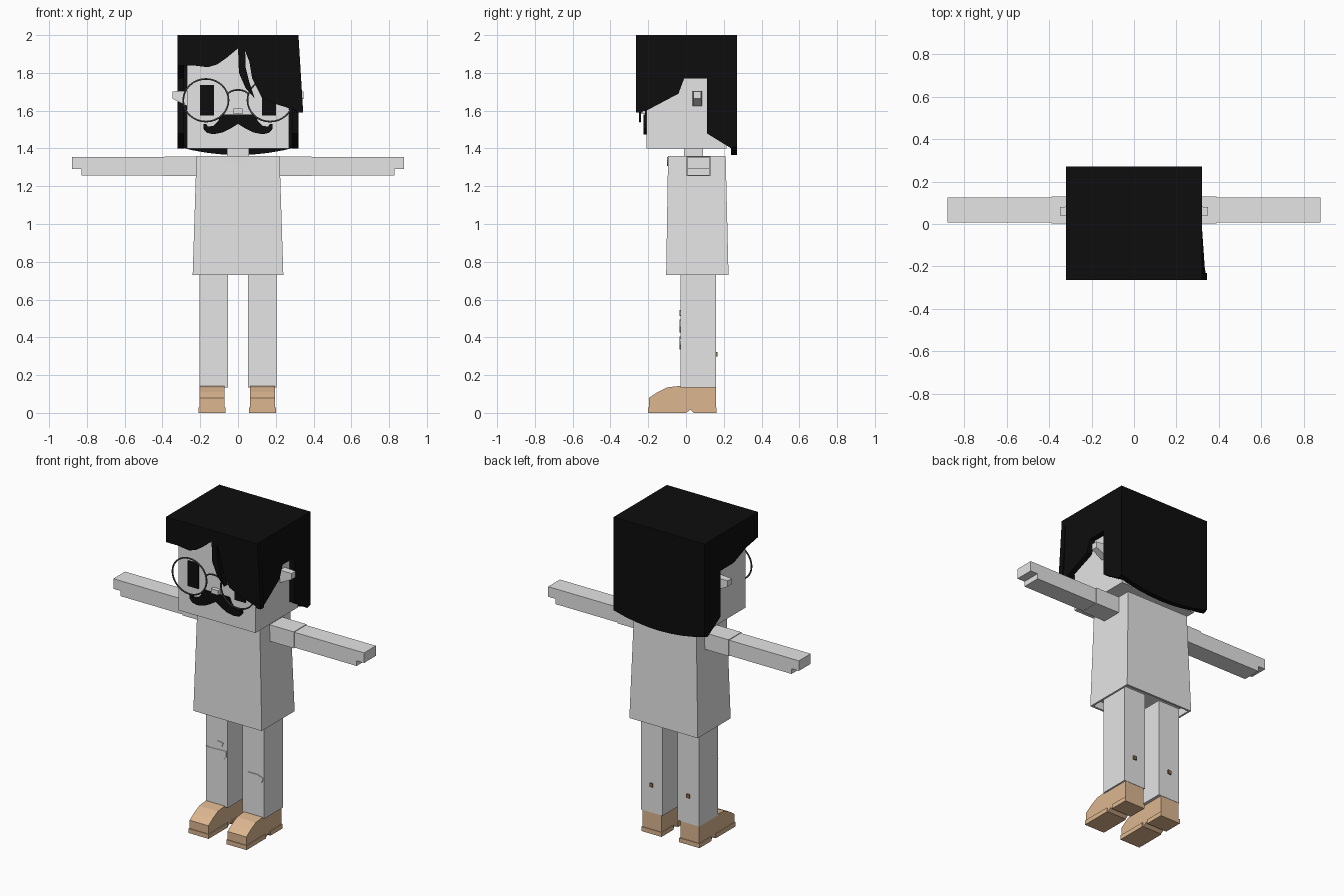
import bpy, bmesh, math
from mathutils import Vector

cube = bpy.data.objects.get("Cube")
if cube:
    bpy.data.objects.remove(cube)


def material(name, r, g, b):
    m = bpy.data.materials.new(name)
    m.use_nodes = True
    m.diffuse_color = (r, g, b, 1)
    m.node_tree.nodes["Principled BSDF"].inputs["Base Color"].default_value = (r, g, b, 1)
    return m


GREY = material("light grey", 0.78, 0.78, 0.78)
BLACK = material("black", 0.004, 0.004, 0.004)
TAN = material("tan", 0.72, 0.47, 0.28)
FRAME = material("dark grey", 0.06, 0.06, 0.06)
BROWN = material("brown", 0.25, 0.15, 0.07)


def finish(name, bm, mat):
    bmesh.ops.recalc_face_normals(bm, faces=bm.faces[:])
    mesh = bpy.data.meshes.new(name)
    bm.to_mesh(mesh)
    bm.free()
    mesh.materials.append(mat)
    ob = bpy.data.objects.new(name, mesh)
    bpy.context.collection.objects.link(ob)
    return ob


def prism(name, pts, axis, a, b, mat, tweak=None):
    """Extrude a flat outline along x (points y,z) or y (points x,z)."""
    bm = bmesh.new()
    place = (lambda p, d: (d, *p)) if axis == "x" else (lambda p, d: (p[0], d, p[1]))
    face = bm.faces.new([bm.verts.new(place(p, a)) for p in pts])
    ext = bmesh.ops.extrude_face_region(bm, geom=[face])["geom"]
    shift = Vector((b - a, 0, 0) if axis == "x" else (0, b - a, 0))
    bmesh.ops.translate(bm, vec=shift, verts=[v for v in ext if isinstance(v, bmesh.types.BMVert)])
    if tweak:
        for v in bm.verts:
            tweak(v.co)
    return finish(name, bm, mat)


def box(name, x, y, z, mat):
    return prism(name, [(x[0], z[0]), (x[1], z[0]), (x[1], z[1]), (x[0], z[1])], "y", y[0], y[1], mat)


def ellipse(cx, cz, rx, rz, start=0, end=360, n=10):
    angles = [math.radians(start + (end - start) * i / n) for i in range(n + 1)]
    return [(cx + rx * math.cos(t), cz + rz * math.sin(t)) for t in angles]


def wire(name, pts, y, radius, mat, cyclic=False):
    curve = bpy.data.curves.new(name, "CURVE")
    curve.dimensions = "3D"
    curve.bevel_depth = radius
    curve.bevel_resolution = 1
    curve.materials.append(mat)
    sp = curve.splines.new("POLY")
    sp.points.add(len(pts) - 1)
    sp.use_cyclic_u = cyclic
    for p, (x, z) in zip(sp.points, pts):
        p.co = (x, y, z, 1)
    ob = bpy.data.objects.new(name, curve)
    bpy.context.collection.objects.link(ob)


# Tapered shirt with a hollow hem
bm = bmesh.new()
bmesh.ops.create_cube(bm, size=1)
for v in bm.verts:
    low = v.co.z < 0
    sx, front, back = (0.24, -0.105, 0.225) if low else (0.22, -0.095, 0.21)
    v.co = (math.copysign(sx, v.co.x), front if v.co.y < 0 else back, 0.73 if low else 1.36)
hem = min(bm.faces, key=lambda f: f.calc_center_median().z)
bmesh.ops.inset_individual(bm, faces=[hem], thickness=0.018)
inner = bmesh.ops.extrude_discrete_faces(bm, faces=[hem])["faces"][0]
bmesh.ops.translate(bm, vec=(0, 0, 0.05), verts=inner.verts[:])
finish("shirt", bm, GREY)
prism("neckline", ellipse(0, 1.355, 0.085, 0.047, 180, 360), "y", -0.1, -0.092, GREY)

# Neck, head and nose
box("neck", (-0.057, 0.057), (-0.01, 0.09), (1.35, 1.41), GREY)
box("head", (-0.27, 0.27), (-0.21, 0.215), (1.4, 1.95), GREY)
box("nose", (-0.025, 0.025), (-0.235, -0.21), (1.583, 1.612), GREY)

for s, side in ((1, "left"), (-1, "right")):
    # Arms with sleeve, forearm and stepped hand
    box(side + "_sleeve", sorted((s * 0.2, s * 0.39)), (0.002, 0.13), (1.254, 1.358), GREY)
    arm = [(0.38, 1.257), (0.828, 1.257), (0.828, 1.29), (0.88, 1.29), (0.88, 1.354), (0.38, 1.354)]
    prism(side + "_arm", [(s * x, z) for x, z in arm], "y", 0.007, 0.125, GREY)

    # Legs and shoes
    box(side + "_leg", sorted((s * 0.052, s * 0.205)), (-0.03, 0.16), (0.135, 0.76), GREY)
    cx = 0.129 if s > 0 else -0.137
    shoe = [(-0.195, 0), (-0.195, 0.08), (-0.15, 0.11), (-0.1, 0.135), (-0.04, 0.142), (0.158, 0.142),
            (0.158, 0.004), (0.035, 0.004), (0.025, 0.018), (0, 0)]
    prism(side + "_shoe", shoe, "x", cx - 0.066, cx + 0.066, TAN)
    box(side + "_front_sole", (cx - 0.071, cx + 0.071), (-0.2, -0.005), (0, 0.028), TAN)
    box(side + "_heel", (cx - 0.071, cx + 0.071), (0.04, 0.162), (0, 0.028), TAN)
    bx = s * 0.129
    box(side + "_leg_button", (bx - 0.011, bx + 0.011), (0.159, 0.167), (0.298, 0.322), BROWN)

    # Tapered ears
    def taper(co):
        if abs(co.x) > 0.3:
            co.z = 1.7 - (1.7 - co.z) * 0.45
            co.y = 0.06 + (co.y - 0.06) * 0.8
    ear = [(0.035, 1.62), (0.085, 1.62), (0.085, 1.705), (0.035, 1.705)]
    prism(side + "_ear", ear, "x", s * 0.26, s * 0.348, GREY, taper)

    # Eyes and round spectacle rims
    box(side + "_eye", sorted((s * 0.128, s * 0.202)), (-0.217, -0.209), (1.575, 1.735), BLACK)
    wire(side + "_rim", ellipse(s * 0.17, 1.655, 0.12, 0.113, n=32)[:-1], -0.243, 0.005, FRAME, True)

wire("spectacle_bridge", ellipse(0, 1.68, 0.055, 0.03, 10, 170), -0.243, 0.005, FRAME)

# Moustache mirrored about the centre
half = [(0, 1.58), (0.09, 1.58), (0.105, 1.545), (0.13, 1.52), (0.16, 1.515), (0.168, 1.53), (0.182, 1.53),
        (0.184, 1.505), (0.165, 1.483), (0.13, 1.475), (0.08, 1.485), (0.04, 1.505), (0, 1.53)]
prism("moustache", half + [(-x, z) for x, z in half[-2:0:-1]], "y", -0.225, -0.208, BLACK)

# Knee patches
patches = {
    "right_knee_patch": [(-0.203, 0.495), (-0.18, 0.488), (-0.06, 0.493), (-0.06, 0.455), (-0.085, 0.432),
                         (-0.16, 0.425), (-0.19, 0.45)],
    "right_small_patch": [(-0.145, 0.513), (-0.09, 0.515), (-0.08, 0.54), (-0.12, 0.545)],
    "left_knee_patch": [(0.055, 0.395), (0.09, 0.405), (0.16, 0.405), (0.2, 0.39), (0.19, 0.36),
                        (0.145, 0.335), (0.1, 0.345)],
}
for name, pts in patches.items():
    prism(name, pts, "y", -0.034, -0.028, GREY)


# Hair: flared lock at the front left corner
def flare(co):
    if co.x > 0.28 and co.z < 1.7 and co.y < -0.2:
        co.x += 0.025 if co.y < -0.22 else 0.014


box("hair_crown", (-0.32, 0.32), (-0.265, 0.27), (1.94, 2), BLACK)
back = [(x / 100, 1.365 + 0.045 * (x / 32) ** 2) for x in range(-32, 33, 8)]
prism("hair_back", back + [(0.32, 2), (-0.32, 2)], "y", 0.238, 0.27, BLACK)

rear = [(0.11, 1.77), (0.11, 1.48), (0.24, 1.4), (0.27, 1.41), (0.27, 2), (-0.265, 2)]
prism("hair_left", [(-0.265, 1.59), (-0.21, 1.6), (-0.04, 1.69), (-0.01, 1.77)] + rear,
      "x", 0.285, 0.32, BLACK, flare)
prism("hair_right", [(-0.265, 1.84), (-0.15, 1.82), (-0.02, 1.77)] + rear, "x", -0.32, -0.285, BLACK)

fringe = [(-0.32, 1.84), (-0.24, 1.84), (-0.16, 1.83), (-0.11, 1.845), (-0.06, 1.88), (0, 1.93), (0.005, 1.8),
          (0.04, 1.72), (0.088, 1.665), (0.06, 1.75), (0.04, 1.83), (0.038, 1.915), (0.06, 1.86),
          (0.075, 1.77), (0.125, 1.67), (0.2, 1.635), (0.32, 1.59), (0.32, 2), (-0.32, 2)]
prism("hair_fringe", fringe, "y", -0.265, -0.23, BLACK, flare)
